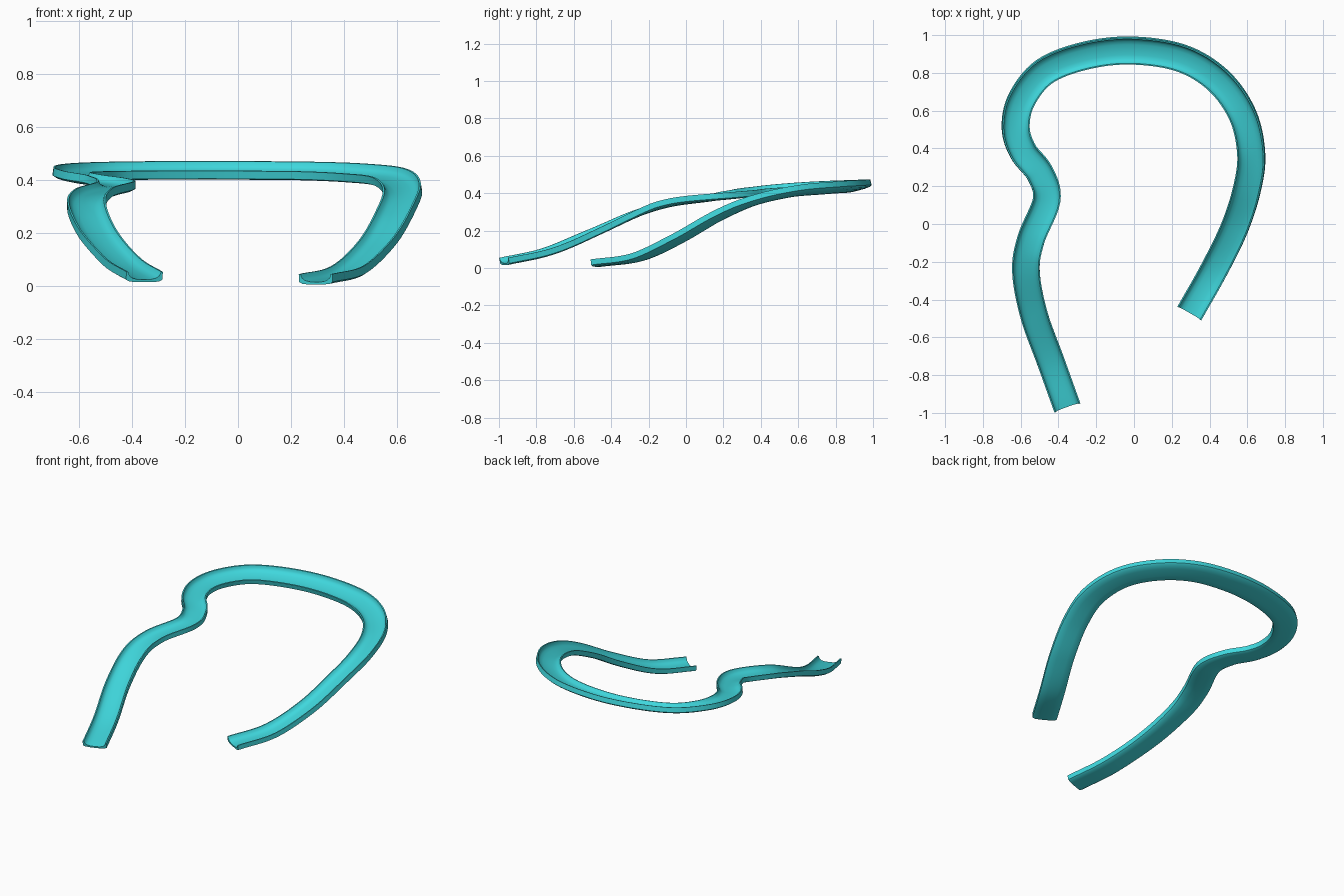
import bpy, bmesh
from math import sin, cos, radians
from mathutils import Vector

if "Cube" in bpy.data.objects:
    bpy.data.objects.remove(bpy.data.objects["Cube"])

# Path: x, y, underside height, bank in degrees (raises the outer rim)
path = [(-.355, -.967, .015, 0), (-.44, -.73, .068, 0), (-.53, -.48, .172, 0),
        (-.572, -.25, .275, 0), (-.545, -.08, .328, 0), (-.462, .13, .356, 0),
        (-.50, .27, .373, 2), (-.59, .385, .388, 4), (-.63, .51, .400, 8),
        (-.60, .66, .408, 12), (-.48, .81, .413, 14), (-.27, .895, .415, 15),
        (-.02, .925, .415, 15), (.25, .885, .413, 15), (.45, .765, .405, 15),
        (.58, .58, .388, 13), (.625, .37, .340, 10), (.60, .18, .260, 7),
        (.53, -.03, .140, 4), (.42, -.25, .038, 1), (.295, -.47, .006, 0)]

# Half of the channel section, groove centre to underside centre
half = [(0, .010), (.028, .011), (.048, .016), (.060, .025), (.066, .040),
        (.073, .040), (.073, .010), (.060, .003), (.030, 0), (0, 0)]
section = half + [(-u, v) for u, v in reversed(half[1:-1])]


def catmull(pts, steps):
    pts = [Vector(p) for p in pts]
    pts = [2 * pts[0] - pts[1]] + pts + [2 * pts[-1] - pts[-2]]
    out = []
    for a, b, c, d in zip(pts, pts[1:], pts[2:], pts[3:]):
        for k in range(steps):
            t = k / steps
            out.append(.5 * (2 * b + (c - a) * t + (2 * a - 5 * b + 4 * c - d) * t**2
                             + (3 * b - a - 3 * c + d) * t**3))
    return out + [pts[-2]]


# Sweep the section along the path
samples = catmull(path, 8)
bm = bmesh.new()
rings = []
for i, s in enumerate(samples):
    tan = (samples[min(i + 1, len(samples) - 1)] - samples[max(i - 1, 0)]).xyz.normalized()
    side = tan.cross(Vector((0, 0, 1))).normalized()
    up = side.cross(tan)
    b = radians(s.w)
    across, rise = side * cos(b) - up * sin(b), up * cos(b) + side * sin(b)
    rings.append([bm.verts.new(s.xyz + across * u + rise * v) for u, v in section])
n = len(section)
for r, q in zip(rings, rings[1:]):
    for j in range(n):
        k = (j + 1) % n
        bm.faces.new((r[j], r[k], q[k], q[j]))
bm.faces.new(rings[0])
bm.faces.new(rings[-1][::-1])
bmesh.ops.recalc_face_normals(bm, faces=bm.faces)

mesh = bpy.data.meshes.new("track_channel")
bm.to_mesh(mesh)
bm.free()
track = bpy.data.objects.new("track_channel", mesh)
bpy.context.collection.objects.link(track)
mat = bpy.data.materials.new("turquoise")
mat.diffuse_color = (.05, .68, .72, 1)
mat.use_nodes = True
mat.node_tree.nodes["Principled BSDF"].inputs["Base Color"].default_value = mat.diffuse_color
mesh.materials.append(mat)
bpy.context.view_layer.objects.active = track
track.select_set(True)
bpy.ops.object.shade_smooth_by_angle(angle=radians(40))
